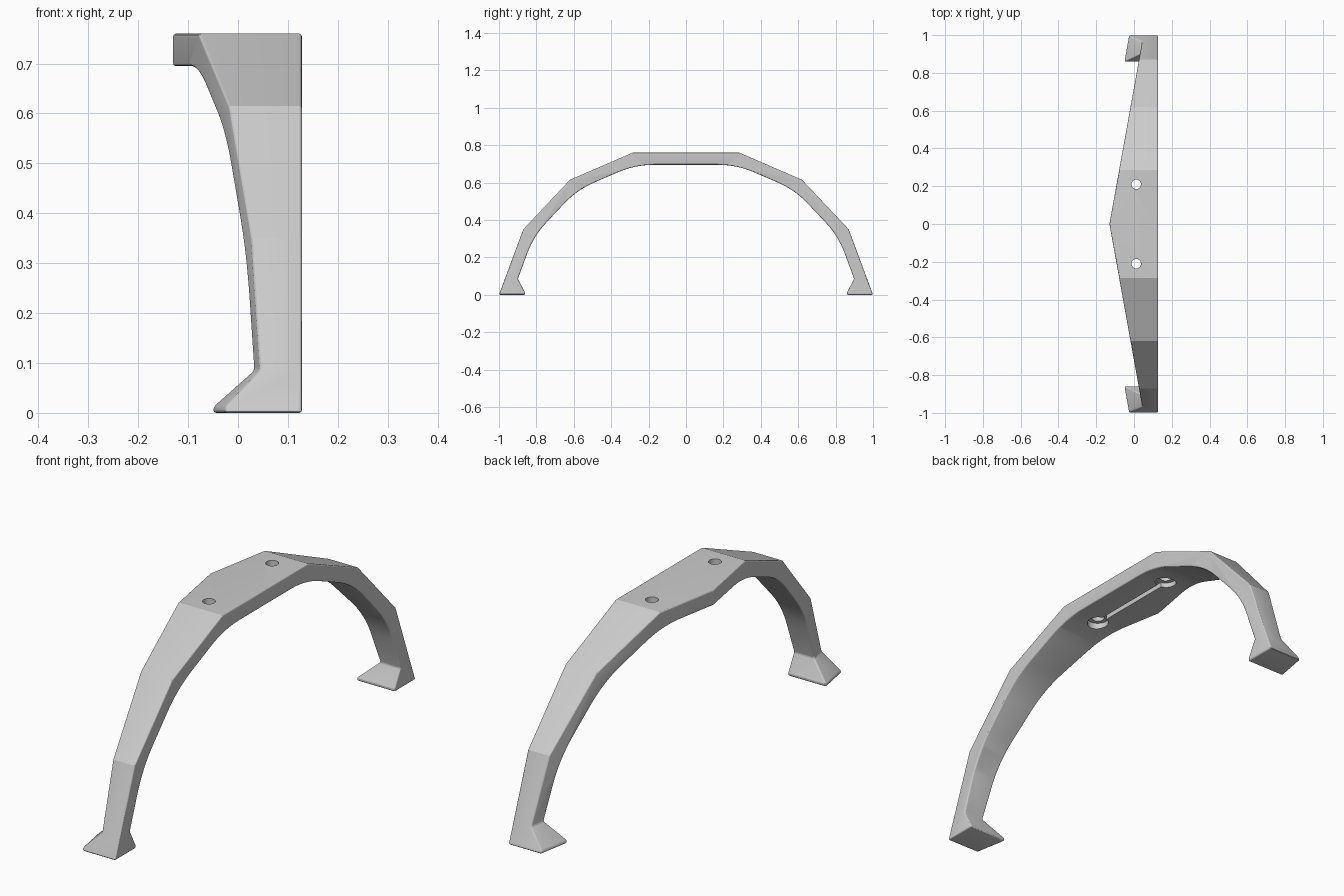
import bpy, bmesh, math
from mathutils import Vector

cube = bpy.data.objects.get("Cube")
if cube:
    bpy.data.objects.remove(cube)

# Material
grey = bpy.data.materials.new("plain grey")
grey.use_nodes = True
colour = (0.6, 0.6, 0.6, 1)
grey.diffuse_color = colour
grey.node_tree.nodes["Principled BSDF"].inputs["Base Color"].default_value = colour

FLAT_X = 0.128          # straight side of the arch
FOOT_TOP, SOLE = 0.085, 0.012


def left_x(y, z):
    """Tapered side: widest at the crown, flaring out again at the foot."""
    flare = 0.075 * min(1, max(0, (FOOT_TOP - z) / (FOOT_TOP - SOLE)))
    return -0.13 + 0.18 * abs(y) - flare


def fillet(a, corner, b, reach=0.1, steps=8):
    """Rounded corner as a short quadratic curve."""
    a, c, b = Vector(a), Vector(corner), Vector(b)
    p = c + (a - c).normalized() * reach
    q = c + (b - c).normalized() * reach
    return [p * (1 - t) ** 2 + c * 2 * t * (1 - t) + q * t * t
            for t in (i / steps for i in range(steps + 1))]


def new_object(name, bm):
    bmesh.ops.recalc_face_normals(bm, faces=bm.faces)
    mesh = bpy.data.meshes.new(name)
    bm.to_mesh(mesh)
    bm.free()
    mesh.materials.append(grey)
    obj = bpy.data.objects.new(name, mesh)
    bpy.context.collection.objects.link(obj)
    return obj


# Half profile (y, z), from the foot to the crown
outer = [(-1 + 0.371 * z, z) for z in (0, SOLE, FOOT_TOP)]
outer += [(-0.87, 0.35), (-0.62, 0.615), (-0.285, 0.76), (0, 0.76)]
knots = [(-0.899, FOOT_TOP), (-0.814, 0.315), (-0.582, 0.561), (-0.272, 0.695), (0, 0.695)]
inner = [(-0.86, 0), (-0.86, SOLE), knots[0]]
for a, c, b in zip(knots, knots[1:], knots[2:]):
    inner += fillet(a, c, b)
inner.append(knots[-1])

# Half arch
bm = bmesh.new()


def rails(path):
    return ([bm.verts.new((left_x(y, z), y, z)) for y, z in path],
            [bm.verts.new((FLAT_X, y, z)) for y, z in path])


out_l, out_r = rails(outer)
in_l, in_r = rails(inner)
for l, r in ((out_l, out_r), (in_l, in_r)):
    for i in range(len(l) - 1):
        bm.faces.new((l[i], l[i + 1], r[i + 1], r[i]))
for o, n in ((out_l, in_l), (out_r, in_r)):
    for i in range(2):
        bm.faces.new((o[i], o[i + 1], n[i + 1], n[i]))
    bm.faces.new(o[2:] + n[:1:-1])
bm.faces.new((out_l[0], out_r[0], in_r[0], in_l[0]))
arch = new_object("arch", bm)

# Mirror to the full arch and soften the long edges
mirror = arch.modifiers.new("mirror", 'MIRROR')
mirror.use_axis = (False, True, False)
mirror.merge_threshold = 0.0005
bevel = arch.modifiers.new("soft_edges", 'BEVEL')
bevel.width = 0.006
bevel.segments = 3
bevel.limit_method = 'ANGLE'
bevel.angle_limit = math.radians(35)

# Cutters: bolt holes, recesses under them and the channel between
cutters = []


def cut(obj):
    obj.hide_render = True
    cutters.append(obj)
    mod = arch.modifiers.new(obj.name, 'BOOLEAN')
    mod.operation = 'DIFFERENCE'
    mod.solver = 'EXACT'
    mod.object = obj


def drill(name, y, z, radius, depth):
    bm = bmesh.new()
    bmesh.ops.create_cone(bm, cap_ends=True, segments=32, radius1=radius,
                          radius2=radius, depth=depth)
    bmesh.ops.translate(bm, verts=bm.verts, vec=(0.012, y, z))
    cut(new_object(name, bm))


for y in (-0.21, 0.21):
    drill("bolt_hole_cutter", y, 0.72, 0.025, 0.3)
    drill("recess_cutter", y, 0.69, 0.042, 0.05)
bm = bmesh.new()
bmesh.ops.create_cube(bm, size=1)
bmesh.ops.scale(bm, verts=bm.verts, vec=(0.02, 0.4, 0.05))
bmesh.ops.translate(bm, verts=bm.verts, vec=(0.012, 0, 0.69))
cut(new_object("channel_cutter", bm))

# Apply the modifiers and drop the cutters
bpy.context.view_layer.update()
graph = bpy.context.evaluated_depsgraph_get()
arch.data = bpy.data.meshes.new_from_object(arch.evaluated_get(graph))
arch.modifiers.clear()
for obj in cutters:
    bpy.data.objects.remove(obj)

# Smooth curves, crisp facets
bpy.ops.object.select_all(action='DESELECT')
arch.select_set(True)
bpy.context.view_layer.objects.active = arch
bpy.ops.object.shade_smooth_by_angle(angle=math.radians(15))
